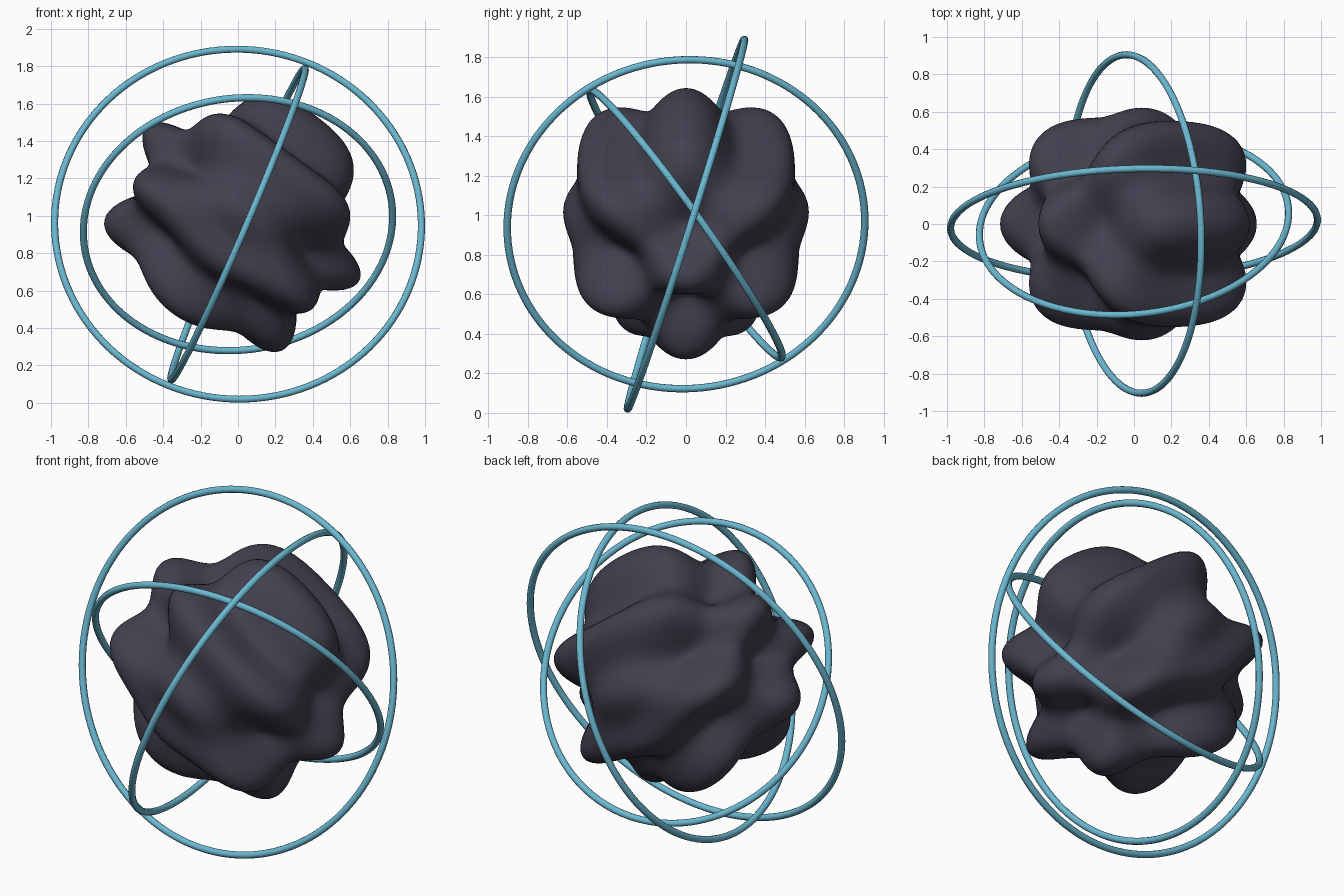
import bpy, math
from mathutils import Vector, Matrix

if "Cube" in bpy.data.objects:
    bpy.data.objects.remove(bpy.data.objects["Cube"])

CENTRE = Vector((0, 0, 0.955))


def material(name, colour):
    m = bpy.data.materials.new(name)
    m.diffuse_color = (*colour, 1)
    m.use_nodes = True
    m.node_tree.nodes["Principled BSDF"].inputs["Base Color"].default_value = m.diffuse_color
    return m


dark = material("dark slate", (0.054, 0.051, 0.076))
blue = material("pale blue", (0.15, 0.48, 0.64))


def finish(name, mat):
    ob = bpy.context.object
    ob.name = name
    ob.data.materials.append(mat)
    bpy.ops.object.shade_smooth()
    return ob


# Lumpy core: sphere pushed in and out by crossing waves
bpy.ops.mesh.primitive_ico_sphere_add(subdivisions=6, radius=1)
core = finish("lumpy_core", dark)
for v in core.data.vertices:
    d = v.co.normalized()
    wave = math.sin(4.75 * d.x + 6.55 * d.z) * math.cos(5.0 * d.y)
    v.co = d * (0.603 + 0.113 * wave)
core.location = CENTRE


# Orbit rings: each lies in the plane of two directions
def ring(name, radius, across, up):
    a = Vector(across).normalized()
    n = a.cross(Vector(up)).normalized()
    b = n.cross(a)
    bpy.ops.mesh.primitive_torus_add(major_radius=radius, minor_radius=0.019,
                                     major_segments=128, minor_segments=10)
    ob = finish(name, blue)
    rot = Matrix((a, b, n)).transposed().to_4x4()
    ob.matrix_world = Matrix.Translation(CENTRE) @ rot


ring("outer_ring", 0.981, (1, 0.025, 0), (0, 0.30, 0.95))
ring("middle_ring", 0.906, (-0.04, 0.91, 0.017), (0.365, 0, 0.85))
ring("inner_ring", 0.830, (0.83, 0.06, 0.04), (0, -0.49, 0.685))
